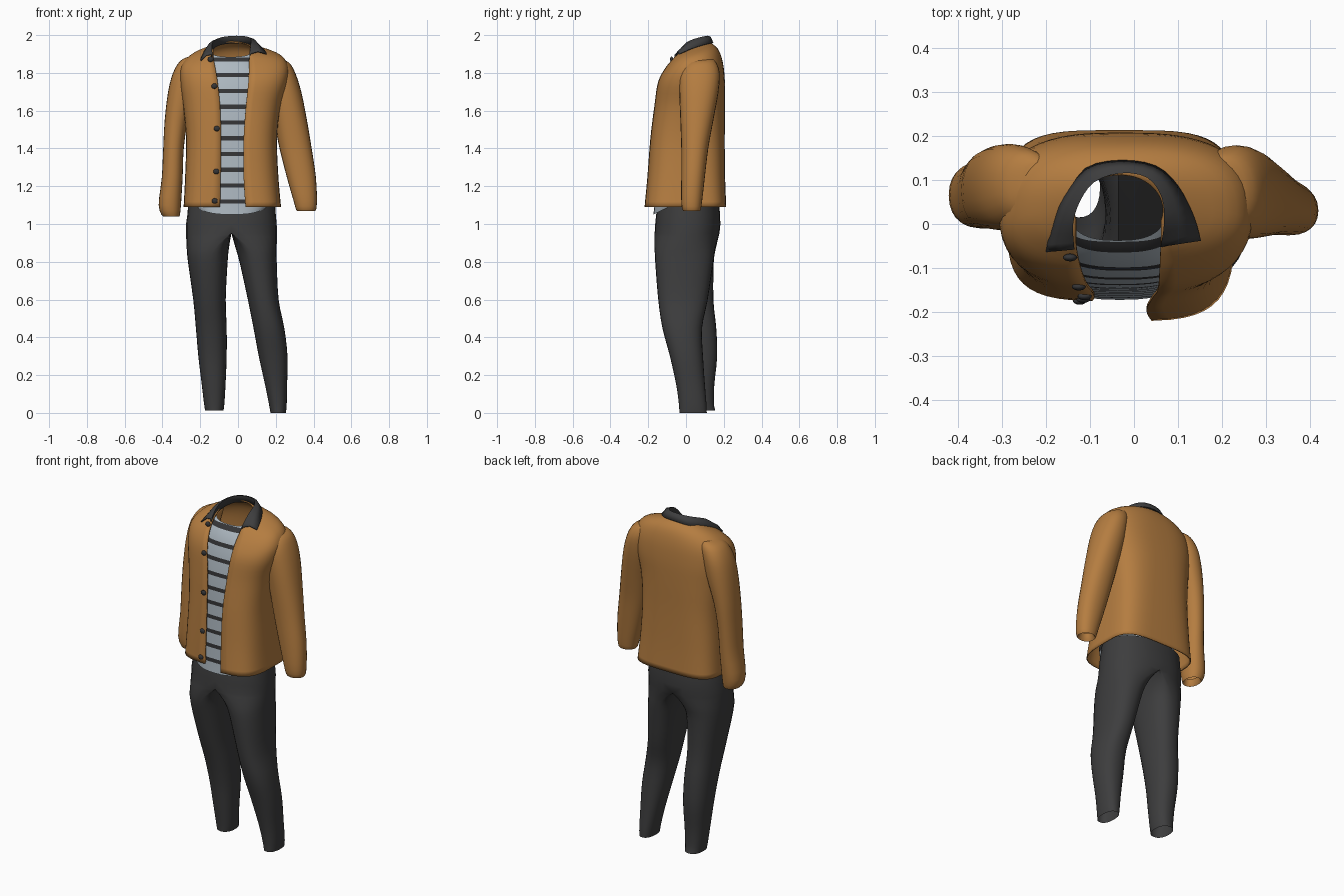
import bpy, bmesh, math
from mathutils import Vector

if "Cube" in bpy.data.objects:
    bpy.data.objects.remove(bpy.data.objects["Cube"])


def material(name, r, g, b):
    m = bpy.data.materials.new(name)
    m.diffuse_color = (r, g, b, 1)
    m.use_nodes = True
    m.node_tree.nodes["Principled BSDF"].inputs["Base Color"].default_value = m.diffuse_color
    return m


TAN = material("tan cloth", .46, .205, .052)
CHARCOAL = material("charcoal cloth", .047, .047, .048)
PALE = material("pale blue grey", .42, .48, .53)
STRIPE = material("dark stripe", .035, .035, .037)


def smooth_rows(rows, steps=4):
    """Catmull-Rom interpolation of a table of section rows."""
    out = []
    for i in range(len(rows) - 1):
        p0, p1 = rows[max(i - 1, 0)], rows[i]
        p2, p3 = rows[i + 1], rows[min(i + 2, len(rows) - 1)]
        for s in range(steps):
            t = s / steps
            out.append([.5 * (2 * b + (c - a) * t + (2 * a - 5 * b + 4 * c - d) * t * t
                              + (3 * b - a - 3 * c + d) * t ** 3)
                        for a, b, c, d in zip(p0, p1, p2, p3)])
    out.append(list(rows[-1]))
    return out


def spow(v, n):
    return math.copysign(abs(v) ** (2 / n), v)


def loft(bm, rings, closed=True, cap=False):
    vs = [[bm.verts.new(p) for p in r] for r in rings]
    n = len(vs[0])
    for a, b in zip(vs, vs[1:]):
        for i in range(n if closed else n - 1):
            j = (i + 1) % n
            bm.faces.new((a[i], a[j], b[j], b[i]))
    if cap:
        bm.faces.new(vs[-1])


def finish(name, bm, mats, thickness=0, angle=50):
    bmesh.ops.recalc_face_normals(bm, faces=bm.faces)
    me = bpy.data.meshes.new(name)
    bm.to_mesh(me)
    bm.free()
    for m in mats:
        me.materials.append(m)
    ob = bpy.data.objects.new(name, me)
    bpy.context.collection.objects.link(ob)
    if thickness:
        mod = ob.modifiers.new("thickness", "SOLIDIFY")
        mod.thickness, mod.offset = thickness, -1
    bpy.ops.object.select_all(action='DESELECT')
    ob.select_set(True)
    bpy.context.view_layer.objects.active = ob
    bpy.ops.object.shade_smooth_by_angle(angle=math.radians(angle))
    return ob


# Jacket body, open at the front
# z, left x, right x, front y left, front y right, back y, opening left, opening right, tilt, squareness
JACKET = [
    (1.09, -.288, .228, -.175, -.22, .213, -.095, .04, 0, 3.8),
    (1.25, -.28, .214, -.172, -.205, .207, -.092, .03, 0, 3.5),
    (1.45, -.275, .207, -.165, -.19, .205, -.09, .03, 0, 3.2),
    (1.62, -.29, .225, -.155, -.17, .207, -.095, .042, 0, 2.9),
    (1.75, -.305, .262, -.14, -.15, .206, -.108, .055, 0, 2.8),
    (1.84, -.298, .264, -.11, -.112, .195, -.12, .058, .1, 2.6),
    (1.90, -.24, .212, -.072, -.072, .168, -.13, .06, .22, 2.3),
    (1.94, -.136, .066, -.05, -.05, .113, -.132, .062, .38, 2)]


def jacket_ring(z, xl, xr, fl, fr, yb, el, er, tilt, n, count=48):
    cx, rx, cy = (xl + xr) / 2, (xr - xl) / 2, .03

    def edge(x):
        u = max(-1, min(1, (x - cx) / rx))
        return math.acos(math.copysign(abs(u) ** (n / 2), u))
    a0, a1 = -edge(er), 2 * math.pi - edge(el)
    pts = []
    for i in range(count + 1):
        a = a0 + (a1 - a0) * i / count
        c, s = math.cos(a), math.sin(a)
        reach = yb - cy if s > 0 else cy - (fr if c > 0 else fl)
        y = cy + reach * spow(s, n)
        pts.append((cx + rx * spow(c, n), y, z + tilt * (y - .04)))
    return pts


bm = bmesh.new()
loft(bm, [jacket_ring(*r) for r in smooth_rows(JACKET)], closed=False)
finish("jacket_body", bm, [TAN], .006)

# Sleeves: z, x range, y range, starting with the turned-in cuff
SLEEVES = {
    "left_sleeve": [
        (1.08, -.385, -.322, .02, .11), (1.04, -.397, -.31, .01, .122),
        (1.10, -.42, -.302, -.005, .135), (1.25, -.403, -.293, -.01, .145),
        (1.40, -.396, -.287, -.01, .155), (1.55, -.388, -.265, -.01, .168),
        (1.70, -.37, -.22, -.015, .18), (1.80, -.344, -.2, -.01, .18),
        (1.865, -.304, -.18, .015, .165), (1.89, -.25, -.19, .05, .14)],
    "right_sleeve": [
        (1.11, .33, .395, 0, .06), (1.07, .312, .41, -.015, .075),
        (1.12, .295, .418, -.025, .085), (1.25, .258, .412, -.025, .10),
        (1.40, .22, .39, -.025, .118), (1.55, .19, .365, -.03, .145),
        (1.70, .16, .335, -.035, .172), (1.80, .15, .303, -.03, .178),
        (1.855, .14, .27, 0, .16), (1.875, .15, .22, .04, .14)]}


def oval(z, x0, x1, y0, y1, n=2.2, count=24):
    return [((x0 + x1) / 2 + (x1 - x0) / 2 * spow(math.cos(a), n),
             (y0 + y1) / 2 + (y1 - y0) / 2 * spow(math.sin(a), n), z)
            for a in (2 * math.pi * i / count for i in range(count))]


for name, rows in SLEEVES.items():
    bm = bmesh.new()
    loft(bm, [oval(*r) for r in smooth_rows(rows, 3)], cap=True)
    finish(name, bm, [TAN])

# Collar: outer edge and fold line around the neck
OUTER = [(-.2, -.064, 1.868), (-.187, 0, 1.903), (-.165, .06, 1.928), (-.11, .127, 1.95),
         (-.03, .145, 1.96), (.05, .132, 1.958), (.10, .087, 1.948), (.135, .02, 1.928),
         (.152, -.038, 1.903)]
FOLD = [(-.135, -.058, 1.898), (-.138, 0, 1.948), (-.123, .05, 1.972), (-.09, .095, 1.988),
        (-.03, .115, 1.996), (.03, .105, 1.995), (.063, .06, 1.985), (.068, 0, 1.96),
        (.06, -.052, 1.90)]
bm = bmesh.new()
strips = []
for o, f in zip(smooth_rows(OUTER, 3), smooth_rows(FOLD, 3)):
    o, f = Vector(o), Vector(f)
    mid = (o + f) / 2 + Vector((0, 0, .014))
    strips.append([o, mid, f, f + Vector((0, 0, -.04))])
loft(bm, strips, closed=False)
finish("collar", bm, [CHARCOAL], .007, 60)

# Shirt front: z, left x, right x, front y, tilt (scooped neckline and hem)
SHIRT = [(1.05, -.24, .175, -.172, .5), (1.12, -.258, .196, -.167, .2),
         (1.3, -.255, .19, -.158, 0), (1.55, -.255, .185, -.145, 0),
         (1.7, -.24, .19, -.125, 0), (1.8, -.2, .15, -.098, .1),
         (1.86, -.165, .1, -.065, .25), (1.885, -.145, .07, -.037, .5)]
bm = bmesh.new()
rings = []
for z, xl, xr, yf, tilt in smooth_rows(SHIRT):
    ring = []
    for i in range(29):
        a = math.pi * (1 + i / 28)
        y = .03 + (.03 - yf) * spow(math.sin(a), 2.6)
        ring.append(((xl + xr) / 2 + (xr - xl) / 2 * spow(math.cos(a), 2.6), y,
                     z + tilt * (y - yf)))
    rings.append(ring)
loft(bm, rings, closed=False)
stripes = [1.12 + .0835 * k for k in range(10)]
for s in stripes:
    for z in (s - .011, s + .011):
        bmesh.ops.bisect_plane(bm, geom=bm.verts[:] + bm.edges[:] + bm.faces[:],
                               plane_co=(0, 0, z), plane_no=(0, 0, 1))
for f in bm.faces:
    zc = f.calc_center_median().z
    f.material_index = int(any(abs(zc - s) < .011 for s in stripes))
finish("shirt", bm, [PALE, STRIPE])

# Trousers: z, inner x, outer x, front y, back y, share of half-pelvis shape
SEAM = -.035
LEFT = [(1.12, SEAM, -.262, -.145, .175, 1), (1.05, SEAM, -.268, -.158, .18, 1),
        (1.0, SEAM, -.275, -.163, .182, 1), (.95, SEAM, -.275, -.166, .177, 1),
        (.88, -.047, -.272, -.162, .16, .4), (.8, -.055, -.265, -.15, .147, .1),
        (.6, -.065, -.237, -.10, .145, 0), (.45, -.06, -.223, -.055, .16, 0),
        (.3, -.06, -.21, -.02, .165, 0), (.15, -.066, -.192, .0, .15, 0),
        (.05, -.072, -.18, .012, .148, 0), (.012, -.077, -.174, .015, .155, 0)]
RIGHT = [(1.12, SEAM, .195, -.145, .175, 1), (1.05, SEAM, .2, -.158, .18, 1),
         (1.0, SEAM, .205, -.163, .182, 1), (.95, SEAM, .206, -.166, .177, 1),
         (.88, -.015, .205, -.166, .157, .4), (.8, .008, .205, -.163, .145, .1),
         (.6, .052, .215, -.147, .115, 0), (.45, .082, .245, -.125, .085, 0),
         (.3, .11, .262, -.085, .09, 0), (.15, .143, .26, -.052, .10, 0),
         (.05, .163, .258, -.038, .108, 0), (0, .172, .254, -.035, .11, 0)]


def leg_ring(z, xi, xo, yf, yb, d, count=28):
    pts = []
    for i in range(count):
        a = 2 * math.pi * i / count
        c, s = spow(math.cos(a), 2.3), spow(math.sin(a), 2.3)
        if abs(math.cos(a)) < 1e-6:
            c = 0
        full = (xi + xo) / 2 + (xo - xi) / 2 * c
        half = xi + (xo - xi) * max(c, 0)
        pts.append((full + (half - full) * d, (yf + yb) / 2 + (yb - yf) / 2 * s, z))
    return pts


bm = bmesh.new()
for rows in (LEFT, RIGHT):
    loft(bm, [leg_ring(*r) for r in rows[:3]] + [leg_ring(*r) for r in smooth_rows(rows[3:], 3)])
inner = [f for f in bm.faces if all(abs(v.co.x - SEAM) < .002 and v.co.z > .94 for v in f.verts)]
bmesh.ops.delete(bm, geom=inner, context='FACES')
bmesh.ops.remove_doubles(bm, verts=bm.verts, dist=.0005)
finish("trousers", bm, [CHARCOAL], 0, 70)

# Buttons down the left front edge
for i, (x, y, z) in enumerate([(-.145, -.076, 1.872), (-.125, -.142, 1.73), (-.112, -.164, 1.505),
                               (-.115, -.17, 1.278), (-.123, -.174, 1.122)]):
    bm = bmesh.new()
    bmesh.ops.create_uvsphere(bm, u_segments=14, v_segments=8, radius=.016)
    for v in bm.verts:
        v.co = (v.co.x + x, v.co.y * .55 + y, v.co.z * .9 + z)
    finish("button_%d" % (i + 1), bm, [STRIPE])
